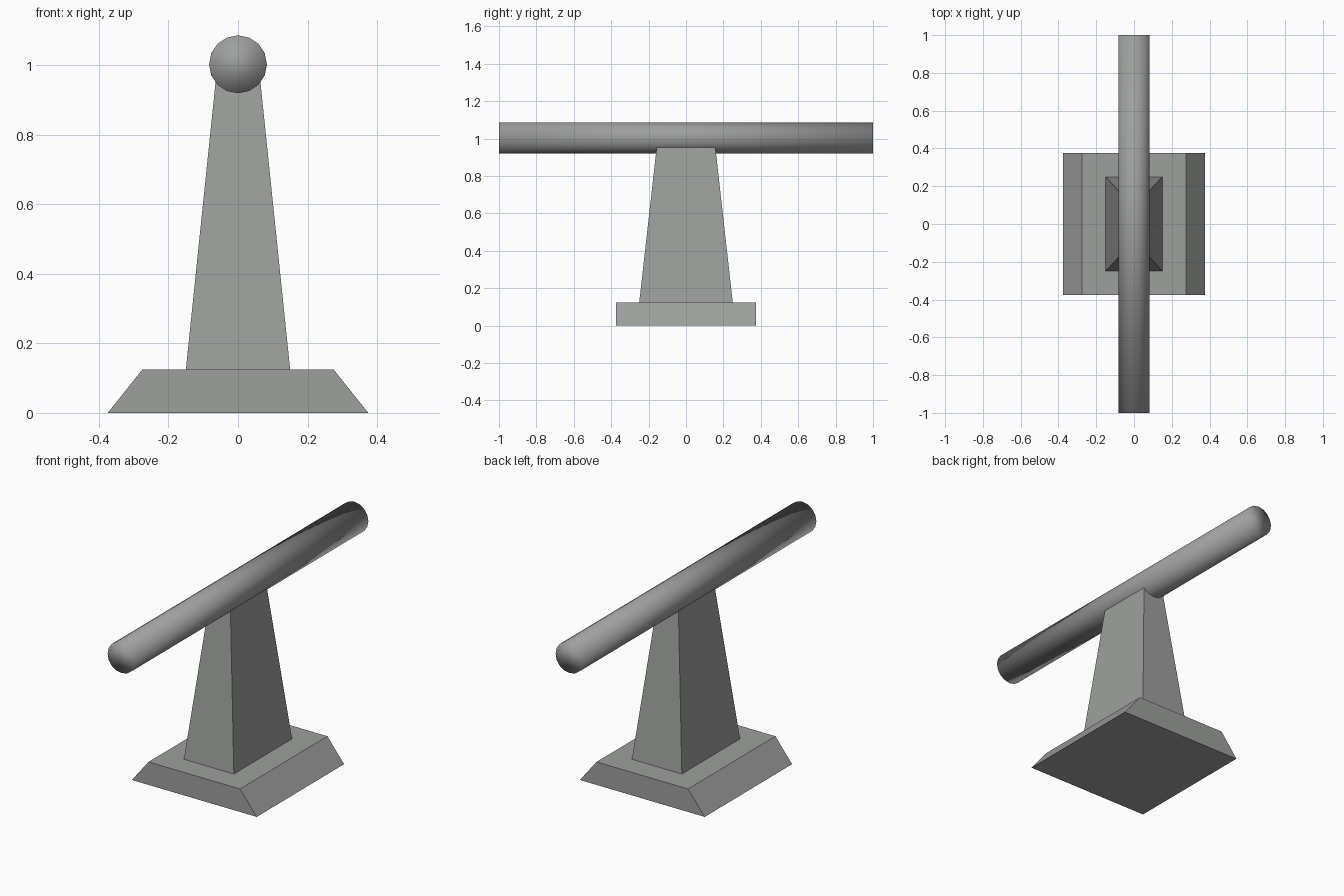
import bpy, bmesh, math
from mathutils import Matrix

if "Cube" in bpy.data.objects:
    bpy.data.objects.remove(bpy.data.objects["Cube"])

grey = bpy.data.materials.new("stone grey")
grey.diffuse_color = (0.34, 0.35, 0.34, 1)
grey.use_nodes = True
grey.node_tree.nodes["Principled BSDF"].inputs["Base Color"].default_value = grey.diffuse_color


def add_object(name, bm, smooth=False):
    bmesh.ops.recalc_face_normals(bm, faces=bm.faces)
    for f in bm.faces:
        f.smooth = smooth
    mesh = bpy.data.meshes.new(name)
    bm.to_mesh(mesh)
    bm.free()
    mesh.materials.append(grey)
    obj = bpy.data.objects.new(name, mesh)
    bpy.context.collection.objects.link(obj)


def tapered_block(name, z0, half0, z1, half1):
    """Box whose bottom and top rectangles have different half sizes."""
    bm = bmesh.new()
    bmesh.ops.create_cube(bm, size=2)
    for v in bm.verts:
        z, (hx, hy) = (z1, half1) if v.co.z > 0 else (z0, half0)
        v.co = (v.co.x * hx, v.co.y * hy, z)
    add_object(name, bm)


# base with two sloping sides
tapered_block("base", 0, (0.375, 0.375), 0.125, (0.275, 0.375))

# tapered column, ending just inside the bar
tapered_block("column", 0.125, (0.15, 0.25), 0.953, (0.0645, 0.157))

# round bar along y, smooth all over including the end caps
bm = bmesh.new()
bmesh.ops.create_cone(bm, cap_ends=True, segments=16, radius1=0.0833,
                      radius2=0.0833, depth=2,
                      matrix=Matrix.Translation((0, 0, 1.003))
                      @ Matrix.Rotation(math.pi / 2, 4, 'X'))
add_object("bar", bm, smooth=True)
